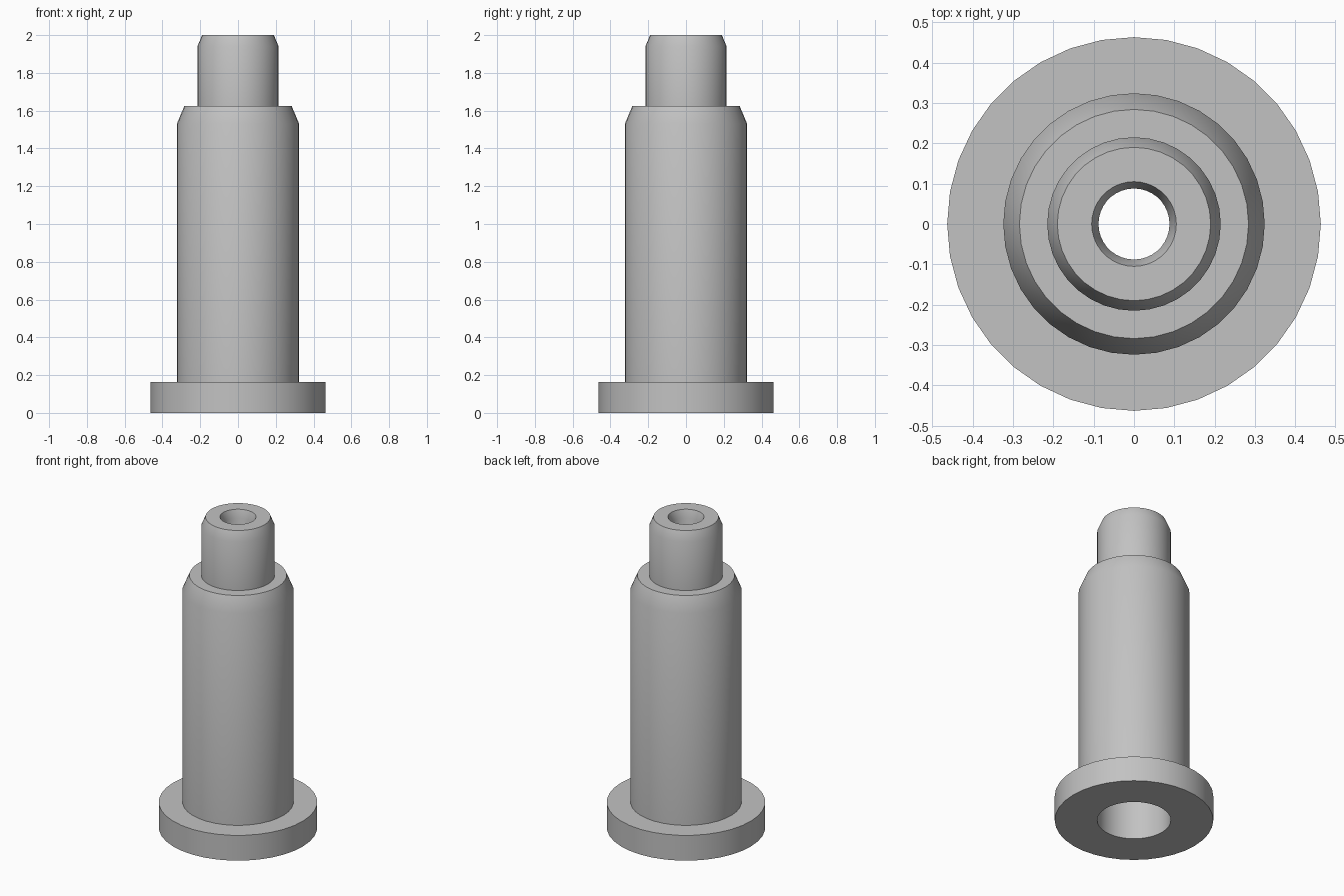
import bpy, bmesh, math

cube = bpy.data.objects.get("Cube")
if cube:
    bpy.data.objects.remove(cube, do_unlink=True)

# Single grey material
grey = bpy.data.materials.new("plain grey")
grey.use_nodes = True
grey.diffuse_color = (0.54, 0.54, 0.54, 1)
grey.node_tree.nodes["Principled BSDF"].inputs["Base Color"].default_value = grey.diffuse_color


def lathe(name, profile, sides):
    """Revolve a closed (radius, height) outline around z."""
    bm = bmesh.new()
    verts = [bm.verts.new((0, r, z)) for r, z in profile]
    edges = [bm.edges.new((a, b)) for a, b in zip(verts, verts[1:] + verts[:1])]
    bmesh.ops.spin(bm, geom=verts + edges, cent=(0, 0, 0), axis=(0, 0, 1),
                   angle=math.tau, steps=sides, use_merge=False)
    bmesh.ops.remove_doubles(bm, verts=bm.verts, dist=0.0001)
    bmesh.ops.recalc_face_normals(bm, faces=bm.faces)
    mesh = bpy.data.meshes.new(name)
    bm.to_mesh(mesh)
    bm.free()
    mesh.materials.append(grey)
    obj = bpy.data.objects.new(name, mesh)
    bpy.context.collection.objects.link(obj)
    bpy.ops.object.select_all(action="DESELECT")
    obj.select_set(True)
    bpy.context.view_layer.objects.active = obj
    bpy.ops.object.shade_smooth_by_angle(angle=math.radians(30))
    return obj


flange = [(0.215, 0), (0.463, 0), (0.463, 0.163)]
barrel = [(0.324, 0.163), (0.324, 1.53), (0.284, 1.625)]
post = [(0.215, 1.625), (0.215, 1.94), (0.19, 2)]
bore = [(0.105, 2), (0.088, 1.95), (0.088, 0.4)]
socket = [(0.215, 0.4)]

lathe("stepped_bushing", flange + barrel + post + bore + socket, 36)
